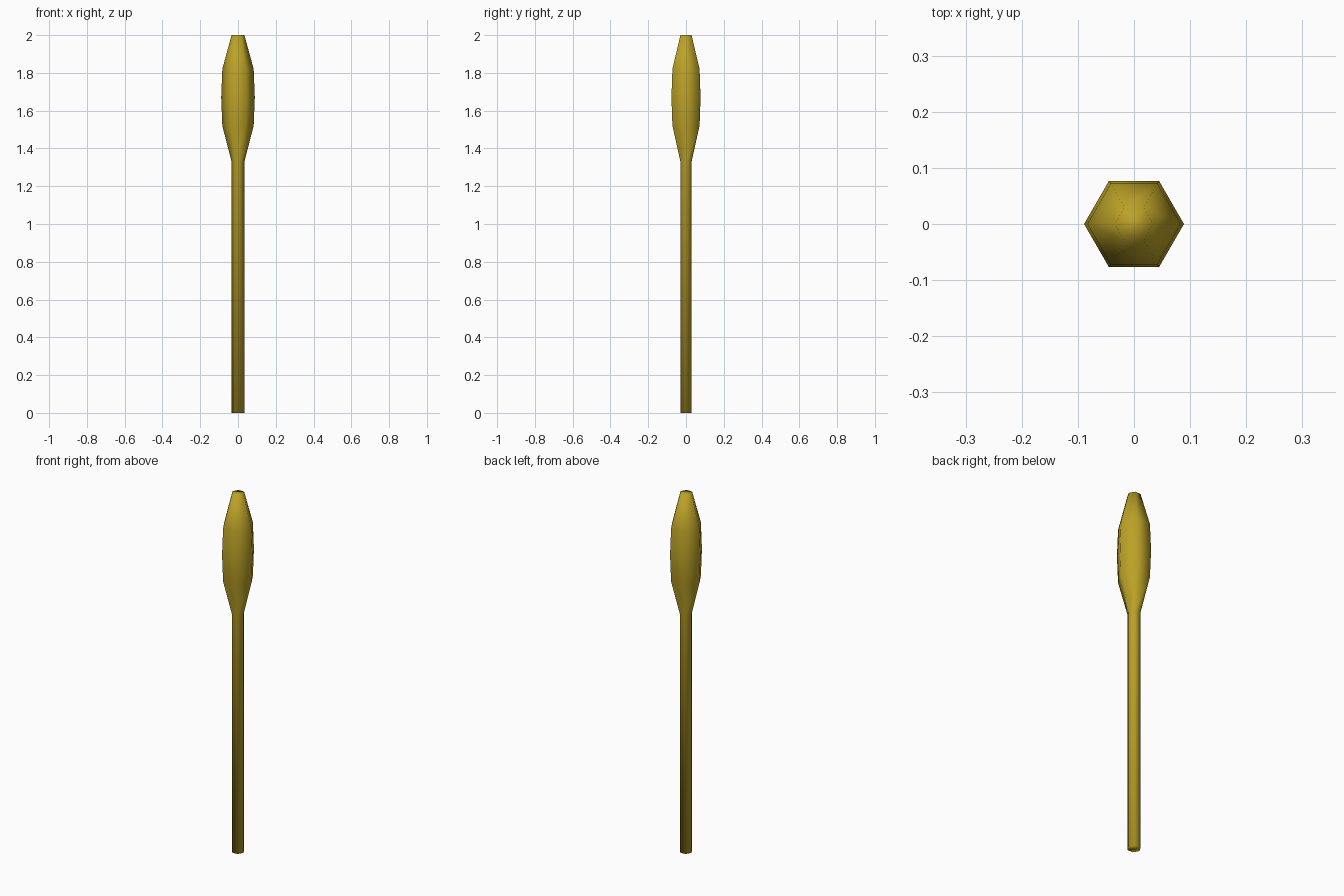
import bpy, bmesh, math

if "Cube" in bpy.data.objects:
    bpy.data.objects.remove(bpy.data.objects["Cube"])

SIDES = 6


def lathe(name, profile, mat):
    """Spin (radius, height) rings into a six-sided, capped, smooth solid."""
    bm = bmesh.new()
    rings = []
    for r, z in profile:
        rings.append([bm.verts.new((r * math.cos(math.tau * i / SIDES),
                                    r * math.sin(math.tau * i / SIDES), z))
                      for i in range(SIDES)])
    for a, b in zip(rings, rings[1:]):
        for i in range(SIDES):
            j = (i + 1) % SIDES
            bm.faces.new((a[i], a[j], b[j], b[i]))
    bm.faces.new(rings[0][::-1])
    bm.faces.new(rings[-1])
    for f in bm.faces:
        f.smooth = True
    mesh = bpy.data.meshes.new(name)
    bm.to_mesh(mesh)
    bm.free()
    mesh.materials.append(mat)
    obj = bpy.data.objects.new(name, mesh)
    bpy.context.collection.objects.link(obj)
    return obj


gold = bpy.data.materials.new("ochre")
gold.diffuse_color = (0.50, 0.36, 0.02, 1)
gold.use_nodes = True
gold.node_tree.nodes["Principled BSDF"].inputs["Base Color"].default_value = gold.diffuse_color

# straight stem flowing into the swollen head
lathe("stem_with_head", [(0.034, 0), (0.034, 1.33), (0.083, 1.52),
                         (0.089, 1.67), (0.083, 1.82), (0.034, 2.0)], gold)
